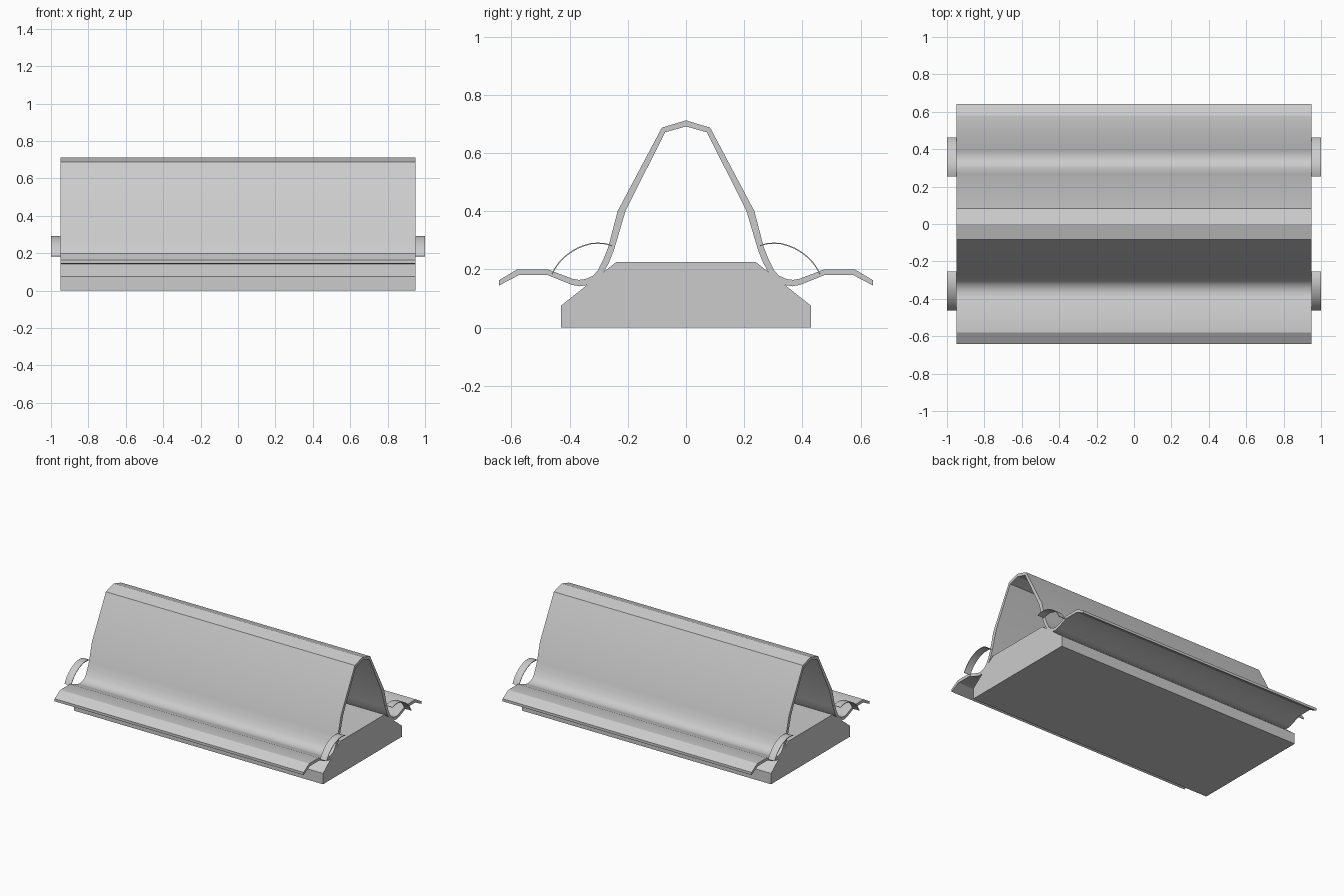
import bpy, bmesh
from mathutils import Vector

if "Cube" in bpy.data.objects:
    bpy.data.objects.remove(bpy.data.objects["Cube"])


def sweep_band(name, upper, lower, x0, x1):
    """Solid band between two matching (y, z) lines, extruded along x."""
    bm = bmesh.new()
    rows = [[bm.verts.new((x, y, z)) for y, z in line]
            for x in (x0, x1) for line in (upper, lower)]
    u0, l0, u1, l1 = rows
    n = len(upper)
    for i in range(n - 1):
        j = i + 1
        bm.faces.new((u0[i], u0[j], u1[j], u1[i]))
        bm.faces.new((l0[i], l1[i], l1[j], l0[j]))
        bm.faces.new((u0[i], l0[i], l0[j], u0[j]))
        bm.faces.new((u1[i], u1[j], l1[j], l1[i]))
    for i in (0, n - 1):
        bm.faces.new((u0[i], u1[i], l1[i], l0[i]))
    bmesh.ops.recalc_face_normals(bm, faces=bm.faces)
    mesh = bpy.data.meshes.new(name)
    bm.to_mesh(mesh)
    bm.free()
    obj = bpy.data.objects.new(name, mesh)
    bpy.context.collection.objects.link(obj)
    bpy.context.view_layer.objects.active = obj
    bpy.ops.object.select_all(action='DESELECT')
    obj.select_set(True)
    bpy.ops.object.shade_smooth_by_angle(angle=0.42)
    return obj


def mirrored(half):
    """Half profile starting at y = 0, completed to the other side."""
    return [(-y, z) for y, z in half[:0:-1]] + half


# Base block with sloping shoulders
sweep_band("base",
           [(-0.43, 0.075), (-0.24, 0.225), (0.24, 0.225), (0.43, 0.075)],
           [(-0.43, 0), (-0.24, 0), (0.24, 0), (0.43, 0)], -0.95, 0.95)

# Folded cover with gutters and drooping outer lips
outer = [(0, 0.712), (0.083, 0.687), (0.235, 0.40), (0.267, 0.277),
         (0.285, 0.232), (0.303, 0.196), (0.32, 0.178), (0.345, 0.167),
         (0.368, 0.164), (0.39, 0.168), (0.475, 0.20), (0.58, 0.20),
         (0.642, 0.163)]
inner = [(0, 0.691), (0.072, 0.671), (0.208, 0.40), (0.247, 0.268),
         (0.264, 0.225), (0.28, 0.195), (0.305, 0.167), (0.335, 0.147),
         (0.365, 0.142), (0.392, 0.147), (0.475, 0.18), (0.575, 0.18),
         (0.642, 0.145)]
sweep_band("folded_cover", mirrored(outer), mirrored(inner), -0.95, 0.95)

# Thin arched straps at the four corners
arch = [(0.255, 0.283), (0.275, 0.29), (0.30, 0.292), (0.325, 0.291),
        (0.35, 0.284), (0.375, 0.274), (0.40, 0.259), (0.42, 0.243),
        (0.438, 0.224), (0.452, 0.204), (0.462, 0.184)]
centre = Vector((0.29, 0.12))
under = []
for p in arch:
    v = Vector(p)
    under.append(tuple(v - (v - centre).normalized() * 0.004))
for side, s in (("back", 1), ("front", -1)):
    for end, (x0, x1) in (("right", (0.95, 1.0)), ("left", (-1.0, -0.95))):
        sweep_band(f"strap_{side}_{end}", [(s * y, z) for y, z in arch],
                   [(s * y, z) for y, z in under], x0, x1)
